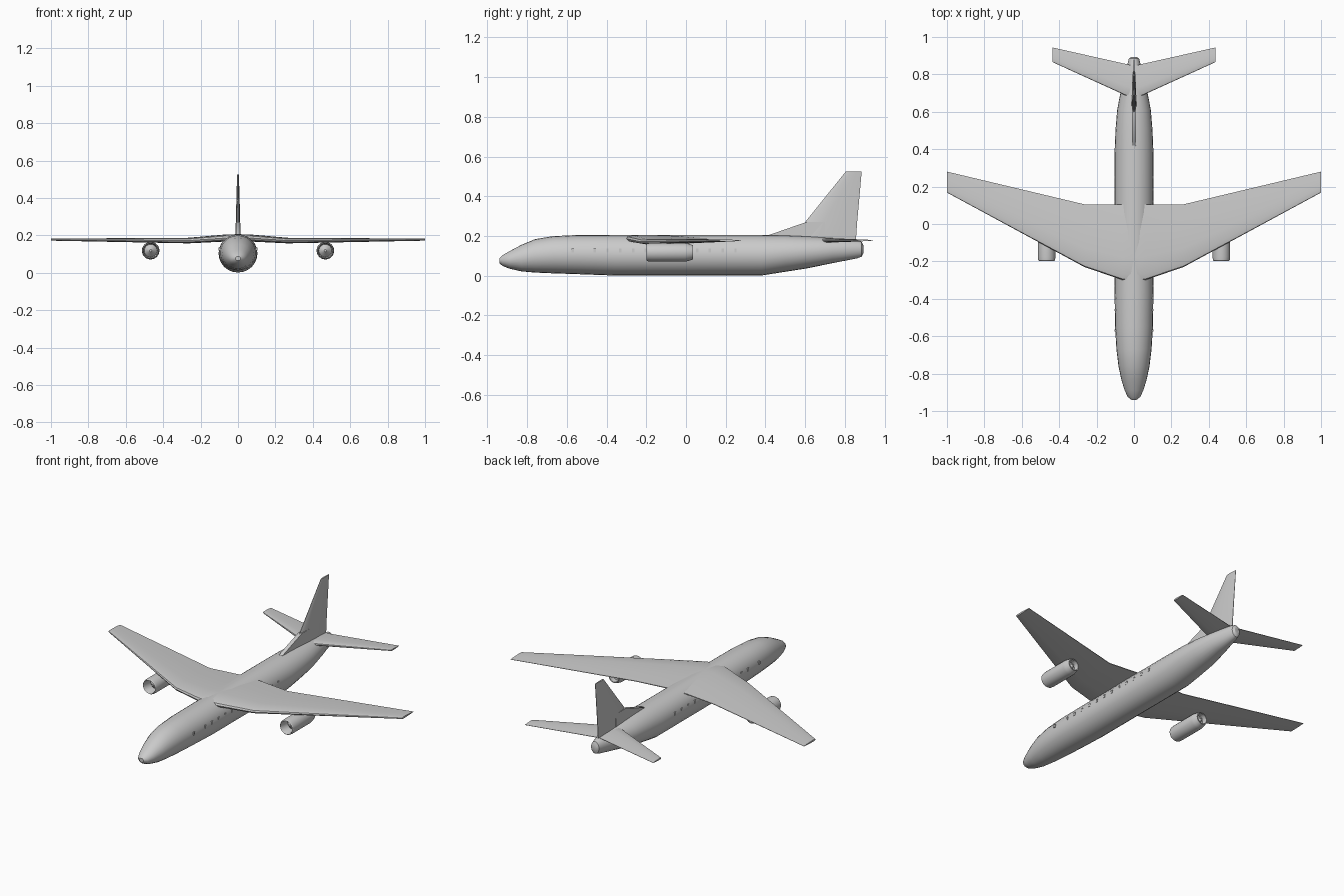
import bpy, bmesh, math


def loft(name, rings, cap_start=True, cap_end=True, mirror=False, angle=30):
    """Skin a list of equal-length closed rings of 3D points."""
    bm = bmesh.new()
    rows = [[bm.verts.new(p) for p in ring] for ring in rings]
    n = len(rows[0])
    for a, b in zip(rows, rows[1:]):
        for i in range(n):
            j = (i + 1) % n
            bm.faces.new((a[i], a[j], b[j], b[i]))
    if cap_start:
        bm.faces.new(rows[0][::-1])
    if cap_end:
        bm.faces.new(rows[-1])
    bmesh.ops.recalc_face_normals(bm, faces=bm.faces)
    return finish(name, bm, mirror, angle)


def finish(name, bm, mirror, angle):
    mesh = bpy.data.meshes.new(name)
    bm.to_mesh(mesh)
    bm.free()
    obj = bpy.data.objects.new(name, mesh)
    bpy.context.collection.objects.link(obj)
    bpy.ops.object.select_all(action='DESELECT')
    obj.select_set(True)
    bpy.context.view_layer.objects.active = obj
    bpy.ops.object.shade_smooth_by_angle(angle=math.radians(angle))
    if mirror:
        obj.modifiers.new("mirror", 'MIRROR')
    return obj


def circle(n):
    return [(math.cos(2 * math.pi * i / n), math.sin(2 * math.pi * i / n)) for i in range(n)]


# Fuselage: y, half width, bottom z, top z
sections = [
    (-0.94, 0.014, 0.064, 0.088), (-0.925, 0.033, 0.050, 0.103),
    (-0.89, 0.050, 0.036, 0.123), (-0.83, 0.068, 0.022, 0.155),
    (-0.76, 0.083, 0.016, 0.184), (-0.67, 0.094, 0.012, 0.199),
    (-0.55, 0.101, 0.008, 0.205), (-0.36, 0.104, 0.001, 0.206),
    (0.38, 0.104, 0.001, 0.206), (0.50, 0.099, 0.020, 0.204),
    (0.61, 0.090, 0.037, 0.199), (0.74, 0.065, 0.064, 0.190),
    (0.86, 0.034, 0.087, 0.178), (0.885, 0.027, 0.096, 0.170),
    (0.893, 0.015, 0.113, 0.153),
]
loft("fuselage", [[(w * c, y, (lo + hi) / 2 + (hi - lo) / 2 * s) for c, s in circle(24)]
                  for y, w, lo, hi in sections])

# Aerofoil outline: chord fraction, thickness fraction
FOIL = [(0, 0), (0.015, 0.28), (0.08, 0.45), (0.3, 0.5), (0.65, 0.36), (1, 0.06),
        (1, -0.06), (0.65, -0.36), (0.3, -0.5), (0.08, -0.45), (0.015, -0.28)]


def foil(x, lead, trail, z, thick):
    return [(x, lead + u * (trail - lead), z + v * thick) for u, v in FOIL]


# Main wings
loft("wings", [foil(0, -0.30, 0.105, 0.187, 0.038), foil(0.06, -0.30, 0.105, 0.186, 0.038),
               foil(0.265, -0.23, 0.105, 0.172, 0.030), foil(1.0, 0.168, 0.28, 0.177, 0.011)],
     cap_start=False, mirror=True)

# Horizontal tailplanes
loft("tailplanes", [foil(0, 0.668, 0.845, 0.178, 0.022), foil(0.05, 0.69, 0.857, 0.178, 0.021),
                    foil(0.437, 0.866, 0.944, 0.178, 0.009)],
     cap_start=False, mirror=True)


# Vertical fin and the dorsal fillet ahead of it
def fin_ring(z, lead, trail, half):
    d = trail - lead
    side = [(0, 0.15), (0.08, 0.7), (0.35, 1), (0.7, 0.7), (1, 0.12)]
    pts = [(half * h, lead + u * d, z) for u, h in side]
    return pts + [(-x, y, zz) for x, y, zz in pts[::-1]]


loft("tail_fin", [fin_ring(0.165, 0.50, 0.855, 0.013), fin_ring(0.27, 0.60, 0.862, 0.012),
                  fin_ring(0.525, 0.805, 0.885, 0.005)])
loft("dorsal_fillet", [[(s * 0.012, y, z) for s in (-1, 1) for y, z in
                        (((0.41, 0.195), (0.42, 0.206), (0.605, 0.27), (0.70, 0.27), (0.70, 0.175))[::s])][:5],
                       [(0.012, 0.41, 0.195), (0.012, 0.42, 0.206), (0.012, 0.605, 0.27),
                        (0.012, 0.70, 0.27), (0.012, 0.70, 0.175)][::-1]])

# Engine nacelles, hollow at the intake and at the nozzle: radius, y
profile = [(0.006, -0.165), (0.034, -0.135), (0.037, -0.19), (0.041, -0.198), (0.045, -0.193),
           (0.047, -0.175), (0.047, -0.005), (0.044, 0.01), (0.036, 0.035), (0.031, 0.035),
           (0.029, 0.005), (0.016, 0.005), (0.006, 0.03)]
loft("engines", [[(0.467 + r * c, y, 0.118 + r * s) for c, s in circle(24)] for r, y in profile],
     mirror=True)

# Cabin windows, thin plates along both sides
bm = bmesh.new()
for y in [-0.57] + [-0.46 + 0.0645 * i for i in range(12)]:
    box = bmesh.ops.create_cube(bm, size=1)["verts"]
    for v in box:
        v.co = (0.0995 + v.co.x * 0.008, y + v.co.y * 0.012, 0.127 + v.co.z * 0.018)
finish("windows", bm, True, 30)
